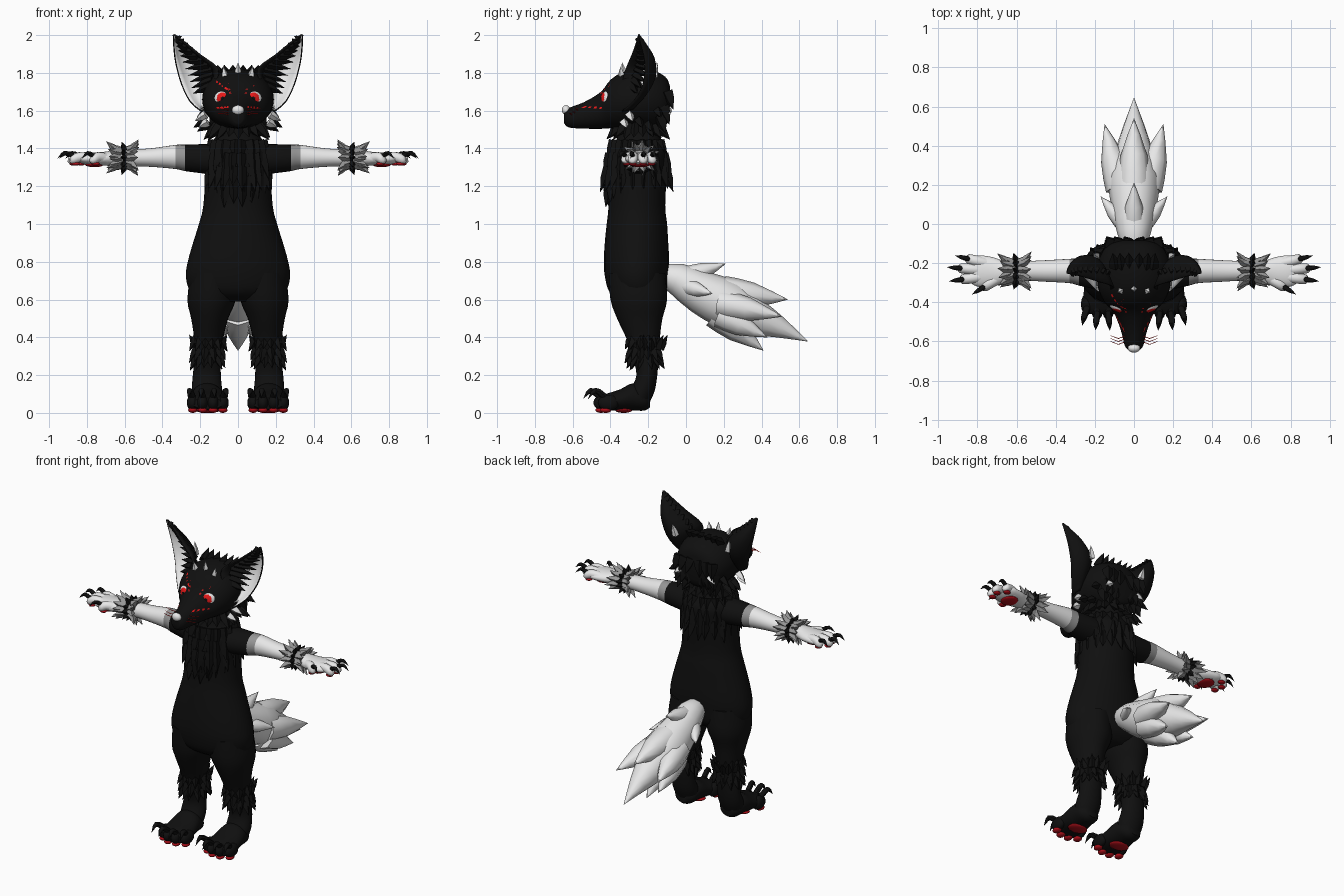
import bpy, bmesh, math, random
from mathutils import Vector, Matrix
from mathutils.bvhtree import BVHTree

random.seed(4)
if "Cube" in bpy.data.objects:
    bpy.data.objects.remove(bpy.data.objects["Cube"])


def material(name, colour):
    m = bpy.data.materials.new(name)
    m.use_nodes = True
    m.diffuse_color = (*colour, 1)
    m.node_tree.nodes["Principled BSDF"].inputs["Base Color"].default_value = (*colour, 1)
    return m


black = material("black fur", (.005, .005, .005))
white = material("white fur", (.8, .8, .8))
grey = material("grey fur", (.3, .3, .3))
red = material("bright red", (.85, .01, .01))
pad_red = material("pad red", (.42, .005, .01))


def finish(bm, name, mats, mirror=False, sheet=False):
    """Make an object, or a left and right pair, from a bmesh."""
    made = []
    for prefix, side in (("left_", 1), ("right_", -1)) if mirror else (("", 1),):
        part = bm.copy()
        bmesh.ops.scale(part, vec=(side, 1, 1), verts=part.verts)
        part.normal_update()
        if not sheet:
            bmesh.ops.recalc_face_normals(part, faces=part.faces)
        elif sum(f.normal.y * f.calc_area() for f in part.faces) > 0:
            bmesh.ops.reverse_faces(part, faces=part.faces)
        mesh = bpy.data.meshes.new(prefix + name)
        part.to_mesh(mesh)
        part.free()
        for m in mats:
            mesh.materials.append(m)
        ob = bpy.data.objects.new(prefix + name, mesh)
        bpy.context.collection.objects.link(ob)
        bpy.context.view_layer.objects.active = ob
        ob.select_set(True)
        bpy.ops.object.shade_smooth_by_angle(angle=math.radians(45))
        ob.select_set(False)
        made.append(ob)
    return made


def skin(bm, loops, mat=0):
    rows = [[bm.verts.new(p) for p in loop] for loop in loops]
    n = len(rows[0])
    faces = [bm.faces.new(rows[0]), bm.faces.new(rows[-1])]
    for a, b in zip(rows, rows[1:]):
        faces += [bm.faces.new((a[i], a[(i + 1) % n], b[(i + 1) % n], b[i])) for i in range(n)]
    for f in faces:
        f.material_index = mat
    return faces


def spline(points, steps=3):
    """Catmull-Rom interpolation of equal-length tuples."""
    ext = [points[0]] + list(points) + [points[-1]]
    out = []
    for a, b, c, d in zip(ext, ext[1:], ext[2:], ext[3:]):
        for k in range(steps):
            t = k / steps
            out.append([q + t / 2 * (r - p + t * (2 * p - 5 * q + 4 * r - s + t * (3 * (q - r) + s - p)))
                        for p, q, r, s in zip(a, b, c, d)])
    return out + [list(points[-1])]


def body(bm, axis, stations, n=24, mat=0):
    """Elliptical sections along an axis: position, two centres, two radii."""
    u, v = [i for i in range(3) if i != axis]
    loops = []
    for pos, cu, cv, ru, rv in spline(stations):
        loop = []
        for i in range(n):
            p, ang = [pos] * 3, math.tau * i / n
            p[u], p[v] = cu + ru * math.cos(ang), cv + rv * math.sin(ang)
            loop.append(p)
        loops.append(loop)
    return skin(bm, loops, mat)


def sweep(bm, path, radii, n=8, mat=0, smooth=1):
    """Round tapering section along a path."""
    data = spline([(*p, r) for p, r in zip(path, radii)], smooth)
    pts = [Vector(d[:3]) for d in data]
    loops = []
    for i, p in enumerate(pts):
        q = (pts[min(i + 1, len(pts) - 1)] - pts[max(i - 1, 0)]).to_track_quat('Z', 'Y')
        r = max(data[i][3], .0006)
        loops.append([p + q @ Vector((r * math.cos(math.tau * k / n), r * math.sin(math.tau * k / n), 0))
                      for k in range(n)])
    skin(bm, loops, mat)


def spike(bm, base, way, length, r, mat=0):
    base, way = Vector(base), Vector(way).normalized() * length
    sweep(bm, (base, base + way * .45, base + way), (r, r * .8, 0), 4, mat)


def fur_ring(bm, axis, centre, radii, count, along, length, r, mat=0, flare=.5, keep=lambda p: True):
    u, v = [i for i in range(3) if i != axis]
    for i in range(count):
        ang = math.tau * (i + random.uniform(.3, .7)) / count
        out, base = Vector(), Vector(centre)
        out[u], out[v] = math.cos(ang), math.sin(ang)
        base[u] += out[u] * radii[0]
        base[v] += out[v] * radii[1]
        way = out * flare
        way[axis] = along
        if keep(base):
            spike(bm, base, way, length * random.uniform(.8, 1.1), r, mat)


def ball(bm, centre, size, mat=0, facing=(0, 0, 1), n=16):
    m = Matrix.Translation(centre) @ Vector(facing).to_track_quat('Z', 'Y').to_matrix().to_4x4() @ Matrix.Diagonal((*size, 1))
    verts = bmesh.ops.create_uvsphere(bm, u_segments=n, v_segments=n, radius=1, matrix=m)["verts"]
    faces = {f for v in verts for f in v.link_faces}
    for f in faces:
        f.material_index = mat
    return faces


# Torso and neck
bm = bmesh.new()
body(bm, 2, [(.59, 0, -.25, .17, .09), (.64, 0, -.255, .25, .15), (.72, 0, -.262, .276, .167),
             (.8, 0, -.262, .266, .173), (.9, 0, -.262, .238, .168), (1, 0, -.26, .207, .16),
             (1.1, 0, -.26, .183, .15), (1.3, 0, -.255, .172, .155), (1.38, 0, -.25, .17, .15),
             (1.43, 0, -.25, .14, .125), (1.48, 0, -.25, .11, .11), (1.56, 0, -.25, .1, .1)])
finish(bm, "torso", [black])

# Neck ruff, chest and back fur
bm = bmesh.new()
fur_ring(bm, 2, (0, -.25, 1.52), (.11, .1), 18, -.8, .1, .03, flare=.8)
for z, rx, ry in ((1.44, .13, .12), (1.37, .14, .14), (1.3, .14, .15)):
    fur_ring(bm, 2, (0, -.26, z), (rx, ry), 20, -1, .13, .03, flare=.35)
for z, reach in ((1.25, .13), (1.2, .08)):
    fur_ring(bm, 2, (0, -.26, z), (.14, .145), 20, -1, .11, .03, flare=.2,
             keep=lambda p: abs(p.x) < reach and p.y < -.2)
finish(bm, "chest_fur", [black])

# Arms with a black sleeve and a grey edge
bm = bmesh.new()
arm = body(bm, 0, [(.08, -.25, 1.34, .09, .085), (.18, -.25, 1.345, .085, .078), (.28, -.245, 1.35, .07, .07),
                   (.33, -.24, 1.355, .062, .064), (.45, -.24, 1.352, .055, .05), (.56, -.24, 1.35, .05, .044),
                   (.66, -.245, 1.348, .055, .04), (.72, -.245, 1.345, .075, .036),
                   (.8, -.24, 1.345, .08, .032), (.84, -.24, 1.345, .055, .02)], mat=1)
for f in arm:
    x = f.calc_center_median().x
    f.material_index = 0 if x < .28 else 2 if x < .325 else 1
finish(bm, "arm", [black, white, grey], mirror=True)

# Fingers, claws and palm pads
fingers, claws, pads = bmesh.new(), bmesh.new(), bmesh.new()
for root, tip in (((.76, -.2), (.86, -.175)), ((.78, -.235), (.9, -.225)),
                  ((.78, -.27), (.89, -.285)), ((.7, -.28), (.78, -.33))):
    a, b = Vector((*root, 1.345)), Vector((*tip, 1.34))
    way = (b - a).normalized()
    sweep(fingers, (a, a.lerp(b, .5) + Vector((0, 0, .012)), b - way * .015, b),
          (.03, .027, .025, .012), 10, smooth=3)
    up = Vector((0, 0, .03))
    sweep(claws, (b - way * .02 + up * .6, b + way * .02 + up * 1.2, b + way * .055 + up * .3),
          (.013, .011, 0), 8, smooth=3)
    ball(pads, b - way * .03 - up * .75, (.022, .02, .01))
ball(pads, (.76, -.245, 1.315), (.05, .055, .014))
finish(fingers, "fingers", [white], mirror=True)
finish(claws, "hand_claws", [black], mirror=True)
finish(pads, "hand_pads", [pad_red], mirror=True)

# Wrist cuffs of grey and black fur
bm = bmesh.new()
for x, along, shade, flare in ((.62, 1, 0, .5), (.6, .3, 1, 1), (.59, -1, 0, .55), (.64, .9, 0, .75), (.57, -.6, 0, .8)):
    fur_ring(bm, 0, (x, -.242, 1.35), (.046, .04), 11, along, .05 if shade else .07, .02, shade, flare)
finish(bm, "wrist_cuff", [grey, black], mirror=True)

# Legs
bm = bmesh.new()
body(bm, 2, [(.74, .13, -.26, .12, .15), (.6, .14, -.25, .128, .15), (.5, .15, -.245, .098, .12),
             (.4, .155, -.228, .078, .09), (.3, .16, -.215, .07, .07), (.2, .165, -.207, .074, .055),
             (.12, .165, -.23, .08, .065), (.06, .165, -.25, .07, .06)])
body(bm, 1, [(-.19, .163, .065, .04, .035), (-.22, .163, .07, .07, .058), (-.28, .163, .085, .085, .072),
             (-.35, .162, .068, .095, .056), (-.43, .16, .055, .1, .043), (-.46, .16, .05, .08, .03)])
finish(bm, "leg", [black], mirror=True)

# Ankle fur
bm = bmesh.new()
for z, y, along in ((.4, -.225, -1), (.34, -.22, -1), (.3, -.215, -1), (.34, -.2, 1)):
    fur_ring(bm, 2, (.158, y, z), (.062, .066), 12, along, .08, .022, flare=.55)
finish(bm, "ankle_fur", [black], mirror=True)

# Toes, claws and sole pads
toes, claws, pads = bmesh.new(), bmesh.new(), bmesh.new()
for dx, y in ((-.08, -.41), (-.028, -.435), (.028, -.435), (.08, -.41)):
    x = .16 + dx
    ball(toes, (x, y, .054), (.031, .055, .042))
    sweep(claws, ((x, y - .02, .085), (x + dx * .2, y - .07, .118), (x + dx * .3, y - .108, .075)),
          (.017, .015, 0), 8, smooth=3)
    ball(pads, (x, y - .015, .015), (.024, .03, .015))
ball(pads, (.16, -.33, .014), (.065, .045, .014))
finish(toes, "toes", [black], mirror=True)
finish(claws, "foot_claws", [black], mirror=True)
finish(pads, "foot_pads", [pad_red], mirror=True)

# Bushy tail with pointed locks
bm = bmesh.new()
sweep(bm, ((0, -.12, .72), (0, -.05, .71), (0, .08, .64), (0, .22, .575), (0, .36, .51), (0, .5, .45), (0, .645, .378)),
      (.06, .085, .115, .13, .1, .055, 0), 12, smooth=2)
for base, tip, r in (((0, .2, .64), (0, .54, .6), .085), ((0, .16, .53), (0, .41, .33), .085),
                     ((0, 0, .72), (0, .21, .79), .055)):
    sweep(bm, (base, Vector(base).lerp(Vector(tip), .45), tip), (r, r * .8, 0), 8, smooth=2)
for side in (-1, 1):
    for base, tip, r in (((.07, .18, .58), (.15, .51, .51), .075), ((.05, .0, .67), (.17, .14, .63), .045),
                         ((.06, .18, .52), (.1, .43, .4), .07)):
        a, b = Vector(base), Vector(tip)
        a.x, b.x = a.x * side, b.x * side
        sweep(bm, (a, a.lerp(b, .45), b), (r, r * .85, 0), 8, smooth=2)
finish(bm, "tail", [white])

# Head and muzzle
bm = bmesh.new()
body(bm, 1, [(-.085, 0, 1.65, .08, .08), (-.11, 0, 1.65, .14, .13), (-.2, 0, 1.66, .185, .16),
             (-.32, 0, 1.655, .185, .155), (-.4, 0, 1.635, .15, .128), (-.45, 0, 1.602, .105, .098),
             (-.54, 0, 1.575, .068, .07), (-.62, 0, 1.563, .048, .052), (-.645, 0, 1.565, .028, .032)], n=32)
surface = BVHTree.FromBMesh(bm)
finish(bm, "head", [black])
bm = bmesh.new()
ball(bm, (0, -.635, 1.603), (.032, .022, .026))
finish(bm, "nose", [white])

# Head fur: black crown and nape, white accents
bm = bmesh.new()
for side in (-1, 1):
    for x, y, z, length, shade in ((.17, -.3, 1.58, .07, 1), (.16, -.33, 1.54, .06, 1), (.17, -.25, 1.55, .08, 0),
                                   (.15, -.2, 1.53, .08, 0), (.16, -.15, 1.6, .07, 0), (.1, -.1, 1.61, .06, 1)):
        spike(bm, (side * x, y, z), (side, .3, -.6), length, .024, shade)
    spike(bm, (side * .065, -.34, 1.77), (side * .2, -.1, 1), .065, .02, 1)
    for x in (.03, .08, .12):
        for y, z in ((-.1, 1.7), (-.12, 1.62), (-.14, 1.57)):
            spike(bm, (side * x, y, z), (side * .2, .35, -1), .1, .035)
        spike(bm, (side * x * .8, -.22, 1.79), (side * x, .7, .5), .09, .03)
spike(bm, (0, -.33, 1.78), (0, -.1, 1), .075, .02, 1)
finish(bm, "head_fur", [black, white])

# Cupped ears: white inside, black outside
inner = spline([(.17, -.35, 1.62), (.13, -.34, 1.74), (.11, -.32, 1.82), (.2, -.29, 1.89), (.285, -.265, 1.96), (.337, -.255, 1.998)])
outer = spline([(.19, -.34, 1.6), (.25, -.28, 1.65), (.295, -.23, 1.74), (.325, -.22, 1.85), (.335, -.235, 1.93), (.338, -.255, 2)])
back = spline([(.2, -.22, 1.62), (.19, -.13, 1.7), (.2, -.07, 1.8), (.26, -.1, 1.89), (.31, -.18, 1.95), (.338, -.25, 2)])
bm, tuft = bmesh.new(), bmesh.new()
rows, n = [], 10
for row, (a, b, c) in enumerate(zip(inner, outer, back)):
    a, b, c = Vector(a), Vector(b), Vector(c)
    rows.append([bm.verts.new(a.lerp(c, i / n).lerp(c.lerp(b, i / n), i / n)) for i in range(n + 1)])
    if 2 < row < 14:
        spike(tuft, a.lerp(c, .25), (b - a) + Vector((0, -.02, .04)), (b - a).length * .65, .024)
for p, q in zip(rows, rows[1:]):
    for i in range(n):
        bm.faces.new((p[i], p[i + 1], q[i + 1], q[i])).material_index = 1 if i < 2 else 0
for ear in finish(bm, "ear", [white, black], mirror=True, sheet=True):
    shell = ear.modifiers.new("shell", 'SOLIDIFY')
    shell.thickness, shell.offset = .008, -1
    shell.material_offset = shell.material_offset_rim = 1
finish(tuft, "ear_tuft", [black], mirror=True)
bm = bmesh.new()
spike(bm, (.19, -.165, 1.78), (.2, .15, 1), .08, .02)
finish(bm, "ear_back_tuft", [white], mirror=True)

# Eyes: white, red iris, black pupil
bm = bmesh.new()
for f in ball(bm, (.088, -.424, 1.665), (.043, .038, .022), facing=(.5, -.85, .15), n=32):
    c = f.calc_center_median()
    d = math.hypot(c.x - .082, c.z - 1.665)
    f.material_index = 2 if d < .009 else 1 if d < .031 else 0
finish(bm, "eye", [white, red, black], mirror=True)

# Painted red brow and cheek marks laid on the head
bm = bmesh.new()
for start, end in (((.04, 1.69), (.06, 1.765)), ((.055, 1.712), (.115, 1.755)), ((.05, 1.62), (.115, 1.613))):
    a, b = Vector(start), Vector(end)
    edge = (b - a).orthogonal().normalized() * .005
    pairs = []
    for k in range(9):
        pair = []
        for s in (-1, 1):
            p = a.lerp(b, k / 8) + edge * s
            hit, normal, _, _ = surface.ray_cast(Vector((p.x, -1, p.y)), Vector((0, 1, 0)))
            pair.append(bm.verts.new(hit + normal * .004))
        pairs.append(pair)
    for p, q in zip(pairs, pairs[1:]):
        bm.faces.new((p[0], p[1], q[1], q[0]))
finish(bm, "face_marks", [red], mirror=True, sheet=True)

# Whiskers
bm = bmesh.new()
for y, z in ((-.57, 1.6), (-.585, 1.585), (-.6, 1.575)):
    sweep(bm, ((.04, y, z), (.08, y - .015, z + .01), (.12, y, z + .01)), (.002, .002, .001), 4)
finish(bm, "whiskers", [red], mirror=True)
